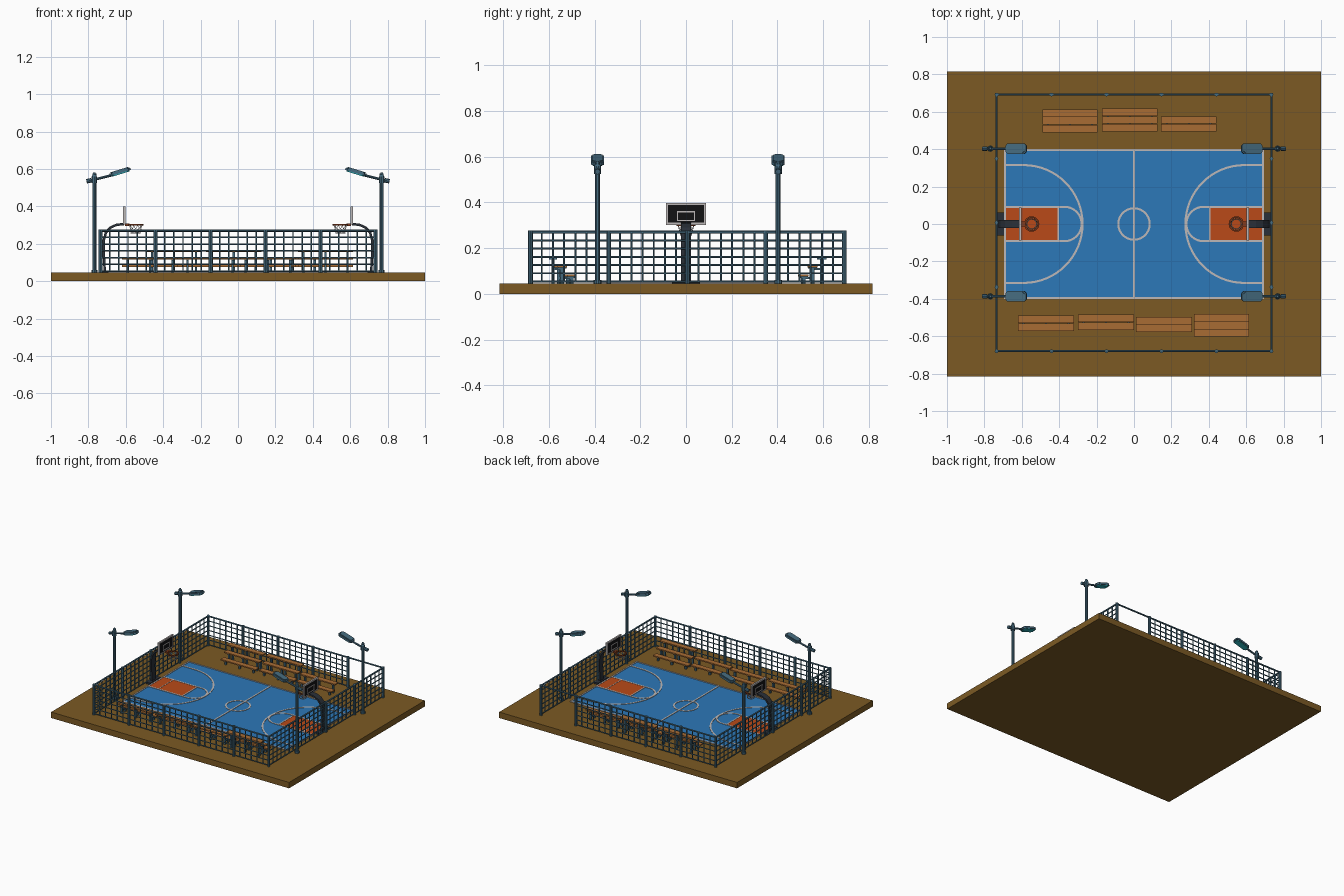
import bpy, bmesh
from math import sin, cos, pi, radians
from mathutils import Vector, Matrix

if "Cube" in bpy.data.objects:
    bpy.data.objects.remove(bpy.data.objects["Cube"])

mats = {}
def material(name, rgb):
    m = bpy.data.materials.new(name)
    m.diffuse_color = [((c / 255 + 0.055) / 1.055) ** 2.4 for c in rgb] + [1]
    m.use_nodes = True
    m.node_tree.nodes["Principled BSDF"].inputs["Base Color"].default_value = m.diffuse_color
    mats[name] = m

for n, c in dict(earth=(124, 90, 36), blue=(44, 120, 184), orange=(186, 74, 24),
                 white=(190, 185, 185), steel=(70, 108, 128), wood=(168, 108, 52),
                 dark=(42, 48, 56), black=(18, 18, 20), rim=(130, 60, 30),
                 glow=(40, 170, 180)).items():
    material(n, c)

class Part:
    """Collects simple solids into one mesh object."""
    def __init__(self, name, mat):
        self.name, self.mat, self.bm = name, mat, bmesh.new()

    def box(self, lo, hi, m=Matrix()):
        c = [(a + b) / 2 for a, b in zip(lo, hi)]
        s = [abs(b - a) for a, b in zip(lo, hi)]
        bmesh.ops.create_cube(self.bm, size=1, matrix=m @ Matrix.Translation(c) @ Matrix.Diagonal(s + [1]))

    def rod(self, p, q, r, r2=None, n=6):
        p, q = Vector(p), Vector(q)
        d = q - p
        m = Matrix.Translation((p + q) / 2) @ d.to_track_quat('Z', 'Y').to_matrix().to_4x4()
        bmesh.ops.create_cone(self.bm, cap_ends=True, segments=n, radius1=r,
                              radius2=r if r2 is None else r2, depth=d.length, matrix=m)

    def ribbon(self, pts, w, lo, hi, closed=False, up='z'):
        """Rectangular-section band along a flat path."""
        n, rings = len(pts), []
        pts = [Vector(p) for p in pts]
        for i, p in enumerate(pts):
            a = pts[(i - 1) % n] if closed or i else p
            b = pts[(i + 1) % n] if closed or i < n - 1 else p
            d1 = (p - a).normalized() if p != a else (b - p).normalized()
            d2 = (b - p).normalized() if p != b else d1
            t = (d1 + d2).normalized()
            o = Vector((-t.y, t.x)) * (w / 2 / max(0.3, t.dot(d1)))
            ring = []
            for q, h in ((p + o, lo), (p - o, lo), (p - o, hi), (p + o, hi)):
                ring.append(self.bm.verts.new((q.x, q.y, h) if up == 'z' else (q.x, h, q.y)))
            rings.append(ring)
        for i in range(n if closed else n - 1):
            a, b = rings[i], rings[(i + 1) % n]
            for k in range(4):
                self.bm.faces.new((a[k], a[(k + 1) % 4], b[(k + 1) % 4], b[k]))
        if not closed:
            self.bm.faces.new(rings[0])
            self.bm.faces.new(rings[-1])

    def prism(self, outline, z0, z1, m):
        a = [self.bm.verts.new(m @ Vector((x, y, z0))) for x, y in outline]
        b = [self.bm.verts.new(m @ Vector((x, y, z1))) for x, y in outline]
        self.bm.faces.new(a)
        self.bm.faces.new(b)
        for i in range(len(a)):
            j = (i + 1) % len(a)
            self.bm.faces.new((a[i], a[j], b[j], b[i]))

    def done(self):
        bmesh.ops.recalc_face_normals(self.bm, faces=self.bm.faces)
        me = bpy.data.meshes.new(self.name)
        self.bm.to_mesh(me)
        self.bm.free()
        me.materials.append(mats[self.mat])
        bpy.context.collection.objects.link(bpy.data.objects.new(self.name, me))

def arc(cx, cy, r, a0, a1, n, s=1):
    return [(s * (cx + r * cos(a0 + (a1 - a0) * i / n)), cy + r * sin(a0 + (a1 - a0) * i / n)) for i in range(n + 1)]

# Ground slab and court
G = 0.045
p = Part("ground", "earth"); p.box((-1, -.815, 0), (1, .815, G)); p.done()
p = Part("court", "blue"); p.box((-.69, -.395, G - .005), (.69, .395, .048)); p.done()
p = Part("court_keys", "orange")
for s in (-1, 1):
    p.box((s * .685, -.09, G), (s * .405, .09, .0495))
p.done()

# Painted lines
p = Part("court_lines", "white")
L = (.011, .046, .051)
p.ribbon([(-.69, -.395), (.69, -.395), (.69, .395), (-.69, .395)], *L, closed=True)
p.ribbon([(0, -.395), (0, .395)], *L)
p.ribbon(arc(0, 0, .084, 0, 2 * pi, 40)[:-1], *L, closed=True)
for s in (-1, 1):
    p.ribbon([(s * .69, -.315)] + arc(.59, -0, .315, -pi / 2, -3 * pi / 2, 32, s) + [(s * .69, .315)], *L)
    p.ribbon([(s * .69, -.092)] + arc(.372, 0, .092, -pi / 2, -3 * pi / 2, 20, s) + [(s * .69, .092)], *L)
    p.ribbon([(s * .405, -.09), (s * .405, .09)], .009, .046, .051)
    p.ribbon([(s * .607, -.09), (s * .607, .09)], .006, .046, .0508)
p.done()

# Mesh fence: panels between posts, one back panel left open as the entrance
X0, X1, Y0, Y1, T = -.735, .735, -.68, .692, .27
def fence(name, a, b, panels, cells, skip=()):
    a, b = Vector(a), Vector(b)
    f = Part(name, "steel")
    at = lambda t, z: (*a.lerp(b, t), z)
    f.rod(at(0, T), at(1, T), .0065)
    for k in range(panels + 1):
        f.rod(at(k / panels, G), at(k / panels, T + .006), .010, n=8)
    for k in range(panels):
        if k in skip:
            continue
        for i in range(1, cells):
            t = (k + i / cells) / panels
            f.rod(at(t, G + .008), at(t, T), .0042)
        for j in range(6):
            z = .054 + j * .036
            f.rod(at(k / panels, z), at((k + 1) / panels, z), .0042)
    f.done()

fence("front_fence", (X0, Y0), (X1, Y0), 5, 6)
fence("back_fence", (X0, Y1), (X1, Y1), 5, 6, skip=(4,))
fence("left_fence", (X0, Y0), (X0, Y1), 4, 7)
fence("right_fence", (X1, Y0), (X1, Y1), 4, 7)

# Hoops
for s, side in ((-1, "left"), (1, "right")):
    p = Part(side + "_hoop_stand", "dark")
    p.box((s * .695, -.062, G), (s * .73, .062, .058))
    p.ribbon([(s * x, z) for x, z in ((.712, .05), (.718, .15), (.717, .22), (.707, .258), (.685, .285),
              (.65, .301), (.61, .305))], .013, -.022, .022, up='y')
    p.done()
    p = Part(side + "_backboard_frame", "white")
    B = (.013, s * .604, s * .616)
    def loop(y, z0, z1, w, xa, xb):
        for (ya, yb, za, zb) in ((-y, y, z0, z0 + w), (-y, y, z1 - w, z1),
                                 (-y, w - y, z0, z1), (y - w, y, z0, z1)):
            p.box((xa, ya, za), (xb, yb, zb))
    loop(.088, .302, .398, .009, s * .602, s * .614)
    loop(.04, .318, .362, .006, s * .6025, s * .6135)
    p.done()
    p = Part(side + "_backboard", "black"); p.box((s * .604, -.084, .306), (s * .612, .084, .394)); p.done()
    # Rim with bracket, then the net
    p = Part(side + "_rim", "rim")
    p.ribbon(arc(.547, 0, .037, 0, 2 * pi, 20, s)[:-1], .008, .297, .305, closed=True)
    p.box((s * .603, -.014, .294), (s * .58, .014, .308))
    p.done()
    p = Part(side + "_net", "white")
    rows = ((.299, .036), (.278, .029), (.258, .025))
    for (z0, r0), (z1, r1) in zip(rows, rows[1:]):
        for i in range(10):
            u = i * pi / 5
            for v in (u + pi / 10, u - pi / 10):
                p.rod((s * .547 + r0 * cos(u), r0 * sin(u), z0),
                      (s * .547 + r1 * cos(v), r1 * sin(v), z1), .0014, n=4)
    p.ribbon(arc(.547, 0, .025, 0, 2 * pi, 20, s)[:-1], .003, .256, .259, closed=True)
    p.done()

# Floodlights
outline = [(-.058, -.016), (-.046, -.028), (.046, -.028), (.058, -.016),
           (.058, .016), (.046, .028), (-.046, .028), (-.058, .016)]
inner = [(x * .86, y * .8) for x, y in outline]
for s, side in ((-1, "left"), (1, "right")):
    for y, end in ((-.387, "front"), (.403, "back")):
        n = f"{end}_{side}_lamp"
        p = Part(n + "_post", "steel")
        p.rod((s * .768, y, G), (s * .768, y, .575), .011, n=10)
        p.rod((s * .768, y, G), (s * .768, y, .06), .017, n=10)
        p.rod((s * .768, y, .525), (s * .768, y, .56), .016, n=10)
        p.rod((s * .768, y, .56), (s * .768, y, .582), .013, .006, n=10)
        p.rod((s * .795, y, .536), (s * .672, y, .567), .007, n=8)
        p.rod((s * .81, y, .534), (s * .785, y, .539), .012, n=8)
        p.done()
        m = Matrix.Translation((s * .63, y, .584)) @ Matrix.Rotation(s * radians(17), 4, 'Y')
        p = Part(n + "_head", "steel")
        p.prism(outline, -.006, .007, m)
        p.prism(inner, .006, .013, m)
        p.done()
        p = Part(n + "_glass", "glow"); p.prism(inner, -.012, -.005, m); p.done()

# Stepped benches: x range, first row y, direction away from court, number of rows
benches = [(-.49, -.195, .51, 1, 3), (-.17, .125, .515, 1, 3), (.145, .44, .515, 1, 2),
           (-.62, -.32, -.51, -1, 2), (-.30, 0, -.505, -1, 2), (.01, .31, -.517, -1, 2), (.32, .615, -.50, -1, 3)]
for i, (xa, xb, y, d, rows) in enumerate(benches, 1):
    seats, legs = Part(f"bench_{i}_seats", "wood"), Part(f"bench_{i}_legs", "steel")
    for r in range(rows):
        yy, z = y + d * r * .041, .085 + r * .04
        seats.box((xa, yy - .02, z - .009), (xb, yy + .02, z))
        for x in (xa + .03, (xa + xb) / 2, xb - .03):
            legs.box((x - .006, yy - .007, G), (x + .006, yy + .007, z - .008))
            legs.box((x - .006, yy - .018, z - .015), (x + .006, yy + .018, z - .008))
            if r:
                legs.box((x - .005, yy - d * .041, z - .06), (x + .005, yy, z - .052))
    seats.done()
    legs.done()
